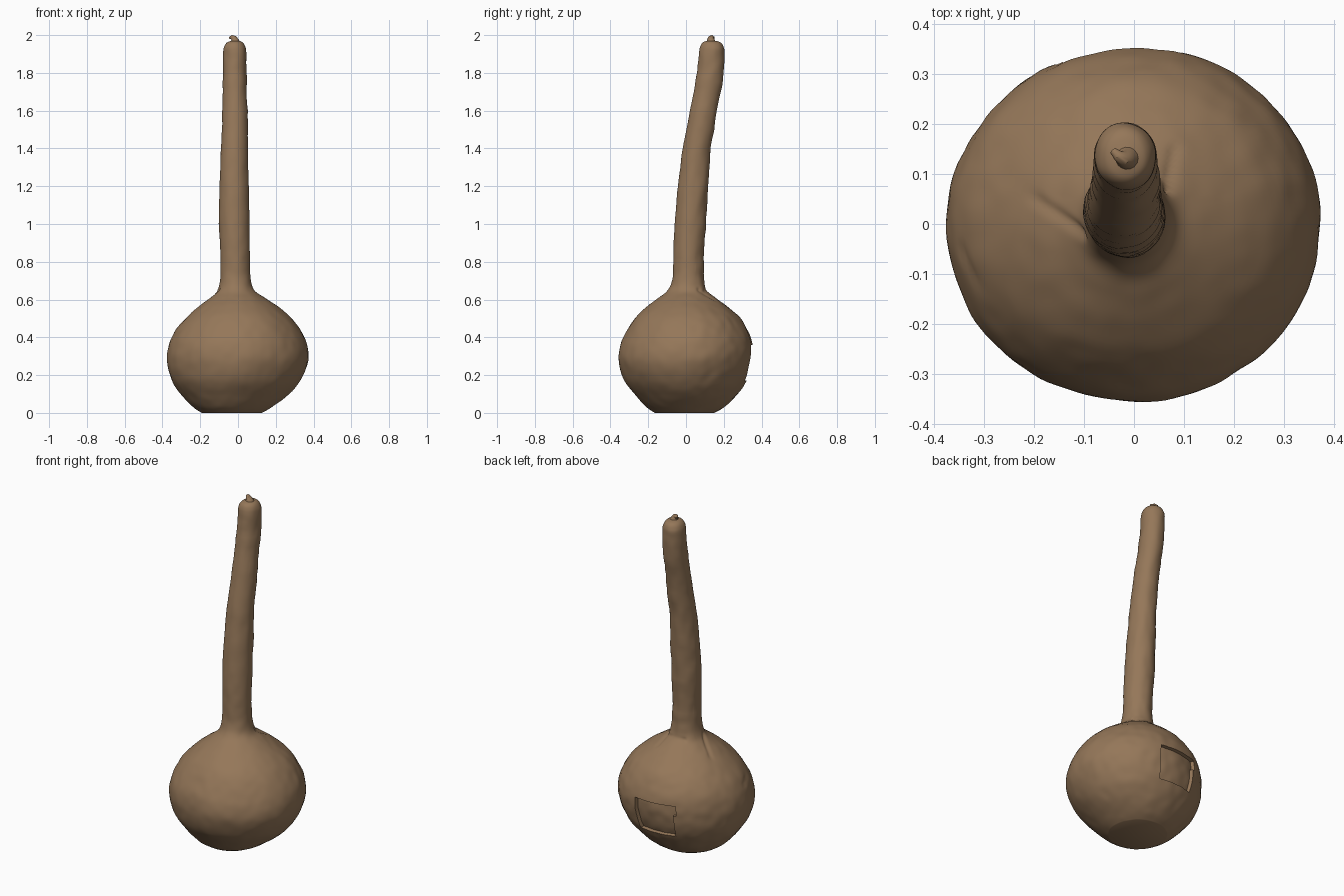
import bpy, bmesh, math
from mathutils import Vector, noise

if "Cube" in bpy.data.objects:
    bpy.data.objects.remove(bpy.data.objects["Cube"])

SEG, SUB = 144, 6

mat = bpy.data.materials.new("dried gourd brown")
mat.diffuse_color = (0.30, 0.185, 0.10, 1)
mat.use_nodes = True
mat.node_tree.nodes["Principled BSDF"].inputs["Base Color"].default_value = mat.diffuse_color

# Outline of the gourd: z, x min, x max, y min, y max
KEYS = [
    (0.00, -0.19, 0.125, -0.165, 0.15),
    (0.03, -0.235, 0.18, -0.21, 0.20),
    (0.09, -0.295, 0.26, -0.265, 0.265),
    (0.17, -0.35, 0.33, -0.325, 0.32),
    (0.27, -0.375, 0.372, -0.355, 0.35),
    (0.36, -0.365, 0.365, -0.347, 0.352),
    (0.44, -0.33, 0.33, -0.31, 0.325),
    (0.51, -0.27, 0.275, -0.265, 0.28),
    (0.57, -0.20, 0.20, -0.20, 0.21),
    (0.61, -0.148, 0.14, -0.145, 0.155),
    (0.65, -0.108, 0.085, -0.098, 0.112),
    (0.71, -0.094, 0.067, -0.072, 0.095),
    (0.82, -0.092, 0.063, -0.065, 0.095),
    (1.00, -0.101, 0.063, -0.060, 0.105),
    (1.20, -0.097, 0.058, -0.042, 0.117),
    (1.40, -0.088, 0.054, -0.016, 0.132),
    (1.60, -0.083, 0.050, 0.022, 0.165),
    (1.78, -0.081, 0.045, 0.056, 0.200),
    (1.90, -0.080, 0.043, 0.069, 0.203),
    (1.94, -0.074, 0.039, 0.075, 0.196),
    (1.962, -0.058, 0.025, 0.090, 0.180),
    (1.971, -0.030, 0.000, 0.115, 0.150),
]

# Shallow creases around the neck base: start, end, depth
CREASES = [
    (Vector((-0.20, 0.05, 0.57)), Vector((-0.10, -0.02, 0.65)), 0.010),
    (Vector((0.07, 0.07, 0.65)), Vector((0.08, 0.15, 0.60)), 0.010),
    (Vector((-0.06, 0.10, 0.645)), Vector((0.06, 0.10, 0.645)), 0.008),
    (Vector((-0.35, -0.05, 0.40)), Vector((-0.32, -0.13, 0.43)), 0.006),
]


def smooth_point(p0, p1, p2, p3, t):
    return [0.5 * (2*b + (c - a)*t + (2*a - 5*b + 4*c - d)*t*t
                   + (3*b - a - 3*c + d)*t**3)
            for a, b, c, d in zip(p0, p1, p2, p3)]


def crease_depth(p):
    total = 0
    for a, b, depth in CREASES:
        d = b - a
        t = max(0, min(1, (p - a).dot(d) / d.length_squared))
        total += depth * math.exp(-((p - a - d*t).length / 0.012)**2)
    return total


rows = []
n = len(KEYS)
for i in range(n - 1):
    four = [KEYS[max(0, min(n - 1, i + k))] for k in (-1, 0, 1, 2)]
    rows += [smooth_point(*four, s / SUB) for s in range(SUB)]
rows.append(KEYS[-1])

# Gourd body and neck, lofted from rings with a lightly uneven skin
bm = bmesh.new()
rings = []
for z, x0, x1, y0, y1 in rows:
    ring = []
    for j in range(SEG):
        a = 2 * math.pi * j / SEG
        out = Vector((math.cos(a), math.sin(a), 0))
        p = Vector(((x0 + x1)/2 + (x1 - x0)/2*out.x,
                    (y0 + y1)/2 + (y1 - y0)/2*out.y, z))
        rough = 0.004 if p.y > 0.05 else 0.0025
        bump = 0.004*noise.noise(p*7) + rough*noise.noise(p*19)
        fade = min(1, (x1 - x0) / 0.15)
        ring.append(bm.verts.new(p + out*(bump*fade - crease_depth(p))))
    rings.append(ring)
for lo, hi in zip(rings, rings[1:]):
    for j in range(SEG):
        k = (j + 1) % SEG
        bm.faces.new((lo[j], lo[k], hi[k], hi[j]))
bm.faces.new(rings[0][::-1])
bm.faces.new(rings[-1])
bmesh.ops.recalc_face_normals(bm, faces=bm.faces)

# Sunken rectangular window on the back
window = []
for f in bm.faces:
    c = f.calc_center_median()
    if 0.17 < c.z < 0.36 and 75 < math.degrees(math.atan2(c.y, c.x)) < 115:
        window.append(f)
res = bmesh.ops.extrude_face_region(bm, geom=window)
verts = [g for g in res["geom"] if isinstance(g, bmesh.types.BMVert)]
if any(f.is_valid for f in window):
    bmesh.ops.delete(bm, geom=[f for f in window if f.is_valid], context='FACES')
for v in verts:
    v.co -= Vector((v.co.x, v.co.y, (v.co.z - 0.3)*0.6)).normalized() * 0.02
bmesh.ops.recalc_face_normals(bm, faces=bm.faces)

mesh = bpy.data.meshes.new("gourd")
bm.to_mesh(mesh)
bm.free()
gourd = bpy.data.objects.new("gourd", mesh)
bpy.context.collection.objects.link(gourd)

# Curled stem nub on the tip: x, y, z, radius
STEM = [(-0.015, 0.132, 1.955, 0.030), (-0.017, 0.132, 1.972, 0.021),
        (-0.022, 0.132, 1.984, 0.016), (-0.032, 0.137, 1.989, 0.011),
        (-0.042, 0.147, 1.985, 0.007)]
bm = bmesh.new()
stem_rings = []
for i, (x, y, z, r) in enumerate(STEM):
    a, b = Vector(STEM[max(i - 1, 0)][:3]), Vector(STEM[min(i + 1, 4)][:3])
    turn = (b - a).to_track_quat('Z', 'Y')
    stem_rings.append([bm.verts.new(Vector((x, y, z)) + turn @ Vector(
        (r*math.cos(t*math.pi/8), r*math.sin(t*math.pi/8), 0))) for t in range(16)])
bmesh.ops.bridge_loops
for lo, hi in zip(stem_rings, stem_rings[1:]):
    for j in range(16):
        k = (j + 1) % 16
        bm.faces.new((lo[j], lo[k], hi[k], hi[j]))
bm.faces.new(stem_rings[0][::-1])
bm.faces.new(stem_rings[-1])
bmesh.ops.recalc_face_normals(bm, faces=bm.faces)
mesh = bpy.data.meshes.new("stem_nub")
bm.to_mesh(mesh)
bm.free()
stem = bpy.data.objects.new("stem_nub", mesh)
bpy.context.collection.objects.link(stem)

for ob in (gourd, stem):
    ob.data.materials.append(mat)
    bpy.ops.object.select_all(action='DESELECT')
    ob.select_set(True)
    bpy.context.view_layer.objects.active = ob
    bpy.ops.object.shade_smooth_by_angle(angle=math.radians(40))
